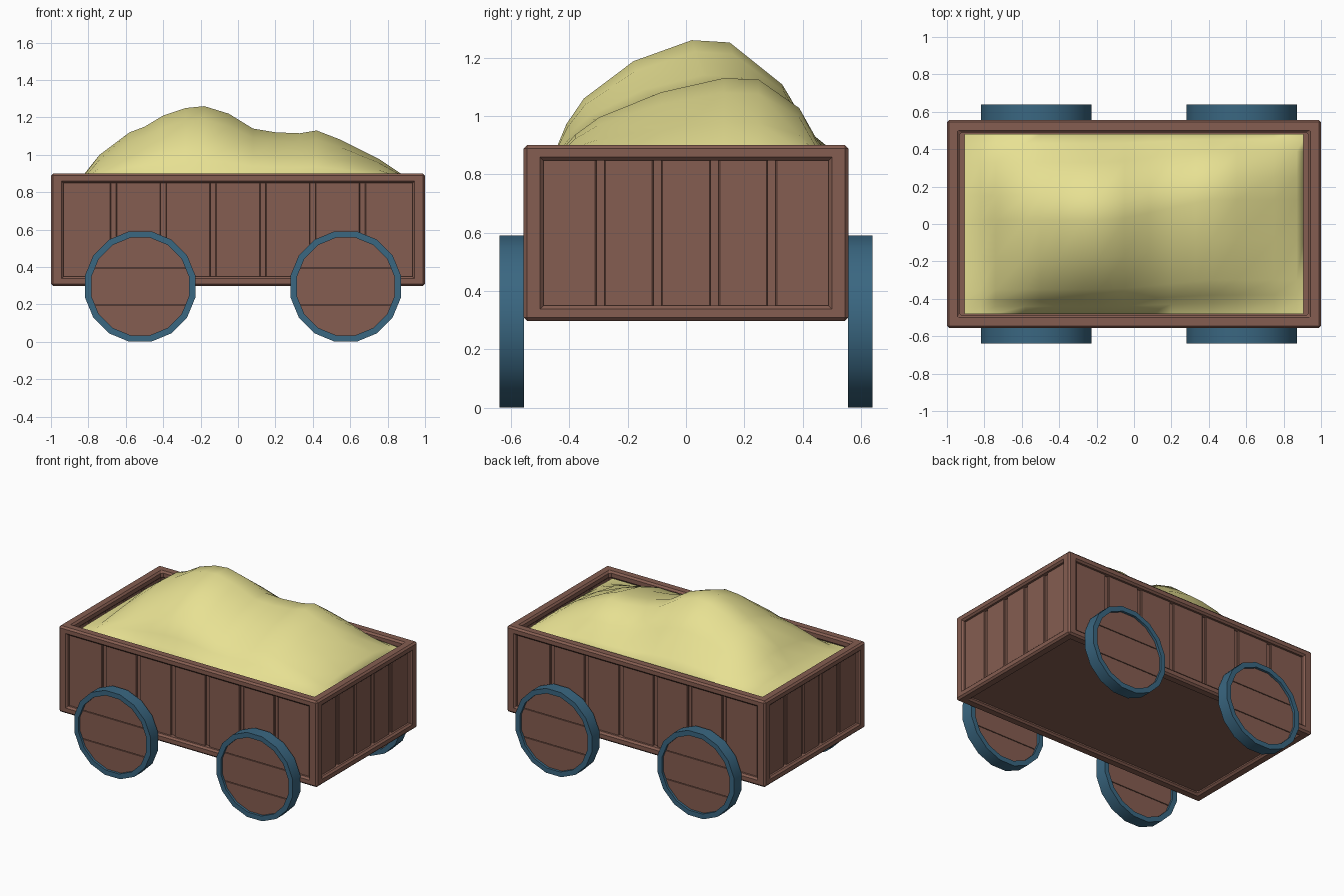
import bpy, bmesh, math
from mathutils import Vector

cube = bpy.data.objects.get("Cube")
if cube:
    bpy.data.objects.remove(cube, do_unlink=True)


def material(name, rgb):
    m = bpy.data.materials.new(name)
    m.use_nodes = True
    m.diffuse_color = (*rgb, 1)
    m.node_tree.nodes["Principled BSDF"].inputs["Base Color"].default_value = (*rgb, 1)
    return m


WOOD = material("brown wood", (0.235, 0.11, 0.082))
STEEL = material("blue steel", (0.042, 0.135, 0.22))
SAND = material("pale sand", (0.8, 0.75, 0.29))

HALF_X, HALF_Y = 1.0, 0.557
BOTTOM, TOP = 0.298, 0.90
BEAM, RAIL = 0.068, 0.052


def finish(name, bm, mat, bevel=0, smooth=None):
    bmesh.ops.recalc_face_normals(bm, faces=bm.faces)
    mesh = bpy.data.meshes.new(name)
    bm.to_mesh(mesh)
    bm.free()
    mesh.materials.append(mat)
    ob = bpy.data.objects.new(name, mesh)
    bpy.context.collection.objects.link(ob)
    if bevel:
        mod = ob.modifiers.new("bevel", "BEVEL")
        mod.width, mod.segments, mod.limit_method = bevel, 1, "ANGLE"
    if smooth:
        bpy.ops.object.select_all(action="DESELECT")
        ob.select_set(True)
        bpy.context.view_layer.objects.active = ob
        bpy.ops.object.shade_smooth_by_angle(angle=math.radians(smooth))
    return ob


def box(name, centre, size, bevel=0):
    bm = bmesh.new()
    bmesh.ops.create_cube(bm, size=1)
    for v in bm.verts:
        v.co = Vector(a * s + c for a, s, c in zip(v.co, size, centre))
    return finish(name, bm, WOOD, bevel)


def ring(name, loops, mat, bevel=0, smooth=None):
    """Join matching loops into a tube that closes in both directions."""
    bm = bmesh.new()
    rows = [[bm.verts.new(p) for p in loop] for loop in loops]
    n = len(rows[0])
    for i, row in enumerate(rows):
        nxt = rows[(i + 1) % len(rows)]
        for j in range(n):
            k = (j + 1) % n
            bm.faces.new((row[j], row[k], nxt[k], nxt[j]))
    return finish(name, bm, mat, bevel, smooth)


# Mitred top and bottom rails
for name, low in (("bottom_rail", BOTTOM), ("top_rail", TOP - RAIL)):
    loops = []
    for inset, z in ((0, low), (BEAM, low), (BEAM, low + RAIL), (0, low + RAIL)):
        x, y = HALF_X - inset, HALF_Y - inset
        loops.append([(-x, -y, z), (x, -y, z), (x, y, z), (-x, y, z)])
    ring(name, loops, WOOD, 0.012)

# Corner posts
mid_z = (BOTTOM + TOP) / 2
for sx in (-1, 1):
    for sy in (-1, 1):
        box("corner_post", (sx * (HALF_X - BEAM / 2), sy * (HALF_Y - BEAM / 2), mid_z),
            (BEAM, BEAM, TOP - BOTTOM - 0.03), bevel=0.012)

# Floor
box("floor", (0, 0, 0.335), (1.9, 1.01, 0.03))


# Plank walls set back in the frame, on a backing that closes the grooves
def wall(name, along, sign, count):
    half = (HALF_X if along == 0 else HALF_Y) - BEAM
    face = HALF_Y if along == 0 else HALF_X

    def panel(part, start, end, outer, inner, bevel=0):
        centre, size = [0, 0, mid_z], [0, 0, TOP - BOTTOM - RAIL]
        centre[along], centre[1 - along] = (start + end) / 2, sign * (face - (outer + inner) / 2)
        size[along], size[1 - along] = end - start, inner - outer
        box(part, centre, size, bevel)

    panel(name + "_backing", -half, half, 0.04, 0.052)
    pitch, gap = 2 * half / count, 0.014
    for i in range(count):
        start = -half + pitch * i + (gap if i else -gap)
        end = -half + pitch * (i + 1) + (gap if i == count - 1 else -gap)
        panel(name + "_plank", start, end, 0.026, 0.06, 0.004)


wall("front_wall", 0, -1, 7)
wall("back_wall", 0, 1, 7)
wall("right_wall", 1, -1, 5)
wall("left_wall", 1, 1, 5)

# Wheels: a steel tyre around three boards
SIDES, RADIUS = 16, 0.301


def circle(x, y, z, r):
    angles = [(i + 0.5) * math.tau / SIDES for i in range(SIDES)]
    return [(x + r * math.cos(a), y, z + r * math.sin(a)) for a in angles]


def disc(name, x, y, z, r, thick, low=None, high=None):
    bm = bmesh.new()
    bm.faces.new([bm.verts.new(p) for p in circle(x, y - thick / 2, z, r)])
    for height, normal in ((low, -1), (high, 1)):
        if height is not None:
            bmesh.ops.bisect_plane(bm, geom=bm.verts[:] + bm.edges[:] + bm.faces[:],
                                   plane_co=(0, 0, z + height),
                                   plane_no=(0, 0, normal), clear_outer=True)
    out = bmesh.ops.extrude_face_region(bm, geom=bm.faces[:], use_keep_orig=True)
    moved = [g for g in out["geom"] if isinstance(g, bmesh.types.BMVert)]
    bmesh.ops.translate(bm, verts=moved, vec=(0, thick, 0))
    finish(name, bm, WOOD)


for side in (-1, 1):
    for x in (-0.523, 0.576):
        y, z = side * 0.598, 0.296
        profile = ((RADIUS, -0.042), (RADIUS, 0.042), (0.266, 0.042), (0.266, -0.042))
        ring("wheel_tyre", [circle(x, y + d, z, r) for r, d in profile], STEEL, smooth=40)
        disc("wheel_core", x, y, z, 0.28, 0.032)
        for low, high in ((None, -0.102), (-0.097, 0.097), (0.102, None)):
            disc("wheel_board", x, y, z, 0.28, 0.05, low, high)

# Sand heap: a ridge line along x times a rounded section along y
BASE = 0.86
ridge = ((-0.905, 0.865), (-0.82, 0.9), (-0.74, 1.0), (-0.58, 1.12), (-0.5, 1.15),
         (-0.4, 1.21), (-0.28, 1.25), (-0.18, 1.26), (-0.05, 1.22), (0.08, 1.14),
         (0.2, 1.12), (0.33, 1.115), (0.42, 1.13), (0.55, 1.08), (0.75, 0.98),
         (0.87, 0.9), (0.905, 0.87))
section = ((-0.48, 0), (-0.44, 0.1), (-0.41, 0.28), (-0.35, 0.5), (-0.18, 0.82),
           (0.02, 1), (0.15, 0.98), (0.33, 0.62), (0.43, 0.2), (0.48, 0.1))
bm = bmesh.new()
rows = []
for x, top in ridge:
    lean = 0.11 * min(max((x + 0.1) / 0.5, 0), 1)
    rows.append([bm.verts.new((x, y + lean * (1 - (y / 0.48) ** 2),
                               BASE + (top - BASE) * share)) for y, share in section])
for a, b in zip(rows, rows[1:]):
    for j in range(len(section) - 1):
        bm.faces.new((a[j], b[j], b[j + 1], a[j + 1]))
edges = [e for e in bm.edges if e.is_boundary]
skirt = bmesh.ops.extrude_edge_only(bm, edges=edges)["geom"]
for v in skirt:
    if isinstance(v, bmesh.types.BMVert):
        v.co.z = 0.345
bmesh.ops.contextual_create(bm, geom=[e for e in bm.edges if e.is_boundary])
finish("sand_heap", bm, SAND, smooth=60)
